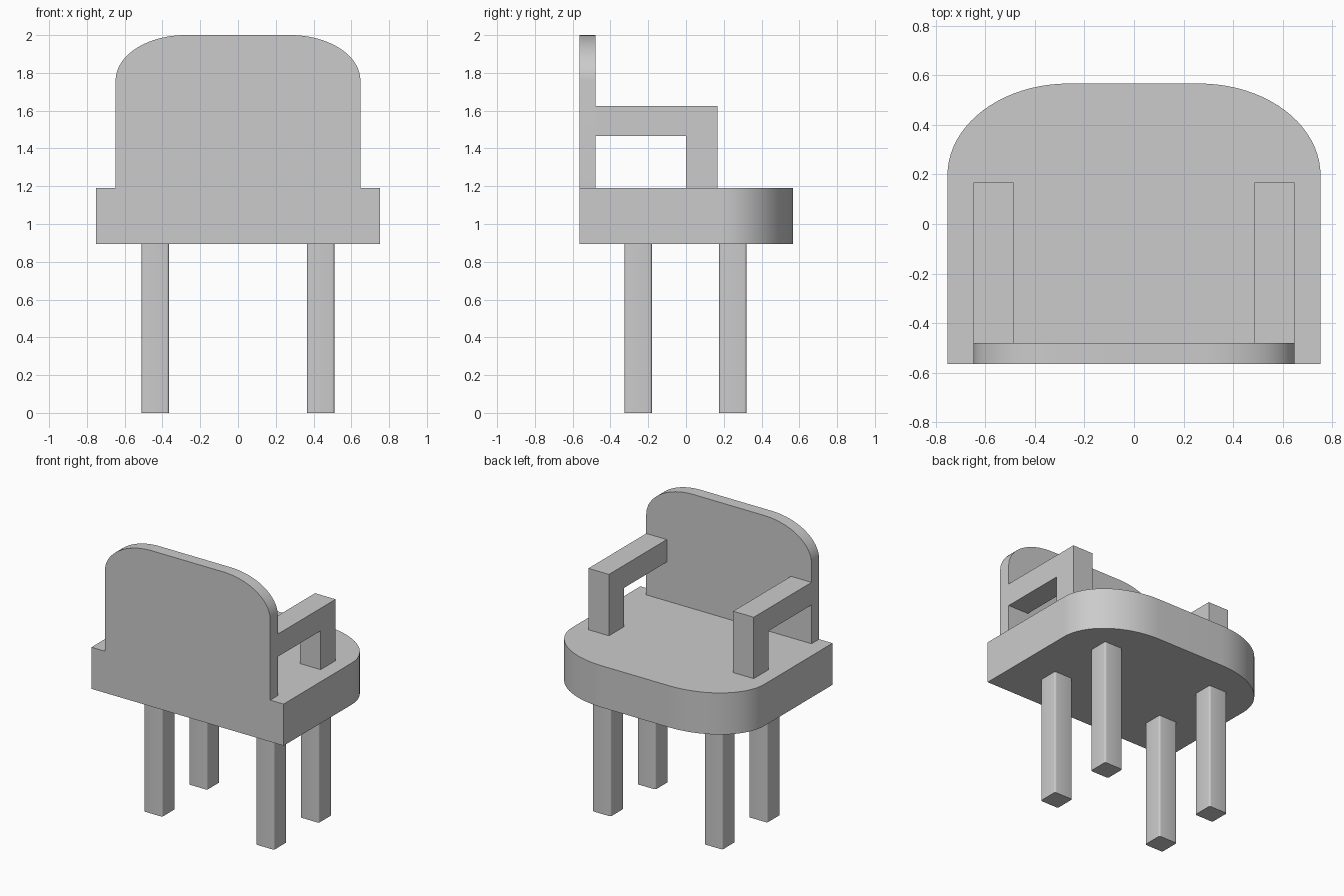
import bpy, bmesh
from math import sin, cos, pi, radians
from mathutils import Vector

cube = bpy.data.objects.get("Cube")
if cube:
    bpy.data.objects.remove(cube, do_unlink=True)

grey = bpy.data.materials.new("plain grey")
grey.use_nodes = True
colour = (0.6, 0.6, 0.6, 1)
grey.diffuse_color = colour
grey.node_tree.nodes["Principled BSDF"].inputs["Base Color"].default_value = colour


def extrude(name, profile, to_3d, start, end, bevel=0):
    """Extrude a 2D profile from start to end; to_3d maps (u, v, depth) to space."""
    bm = bmesh.new()
    face = bm.faces.new([bm.verts.new(to_3d(u, v, start)) for u, v in profile])
    shift = Vector(to_3d(0, 0, end)) - Vector(to_3d(0, 0, start))
    new = bmesh.ops.extrude_face_region(bm, geom=[face], use_keep_orig=True)
    bmesh.ops.translate(bm, vec=shift, verts=[g for g in new["geom"] if isinstance(g, bmesh.types.BMVert)])
    if bevel:
        sides = [e for e in bm.edges if abs((e.verts[0].co - e.verts[1].co).normalized().dot(shift.normalized())) > 0.9]
        bmesh.ops.bevel(bm, geom=sides, offset=bevel, segments=4, profile=0.5, affect="EDGES")
    bmesh.ops.recalc_face_normals(bm, faces=bm.faces)
    mesh = bpy.data.meshes.new(name)
    bm.to_mesh(mesh)
    bm.free()
    mesh.materials.append(grey)
    obj = bpy.data.objects.new(name, mesh)
    bpy.context.collection.objects.link(obj)
    bpy.ops.object.select_all(action="DESELECT")
    obj.select_set(True)
    bpy.context.view_layer.objects.active = obj
    bpy.ops.object.shade_smooth_by_angle(angle=radians(30))
    return obj


def rounded_panel(half, bottom, top, rx, ry, steps=20):
    """Rectangle whose two upper corners are elliptical arcs."""
    arc = [(half - rx + rx * cos(i * pi / 2 / steps), top - ry + ry * sin(i * pi / 2 / steps))
           for i in range(steps + 1)]
    return [(-half, bottom), (half, bottom)] + arc + [(-x, y) for x, y in reversed(arc)]


def flat(u, v, d):
    return (u, v, d)


def upright(u, v, d):
    return (u, d, v)


def sideways(u, v, d):
    return (d, u, v)


# Seat and backrest
extrude("seat", rounded_panel(0.753, -0.565, 0.567, 0.49, 0.37), flat, 0.895, 1.19)
extrude("backrest", rounded_panel(0.648, 1.19, 2.0, 0.37, 0.24), upright, -0.565, -0.48)

# Armrests, each a bar with a front post
arm = [(-0.48, 1.465), (0.0, 1.465), (0.0, 1.19), (0.167, 1.19), (0.167, 1.625), (-0.48, 1.625)]
for side, s in (("left", 1), ("right", -1)):
    extrude(side + "_armrest", arm, sideways, s * 0.487, s * 0.648)

# Legs with softened upright edges
r = 0.072
for side, x in (("left", 0.438), ("right", -0.438)):
    for end, y in (("back", 0.248), ("front", -0.253)):
        square = [(x - r, y - r), (x + r, y - r), (x + r, y + r), (x - r, y + r)]
        extrude(f"{end}_{side}_leg", square, flat, 0, 0.895, bevel=0.012)
